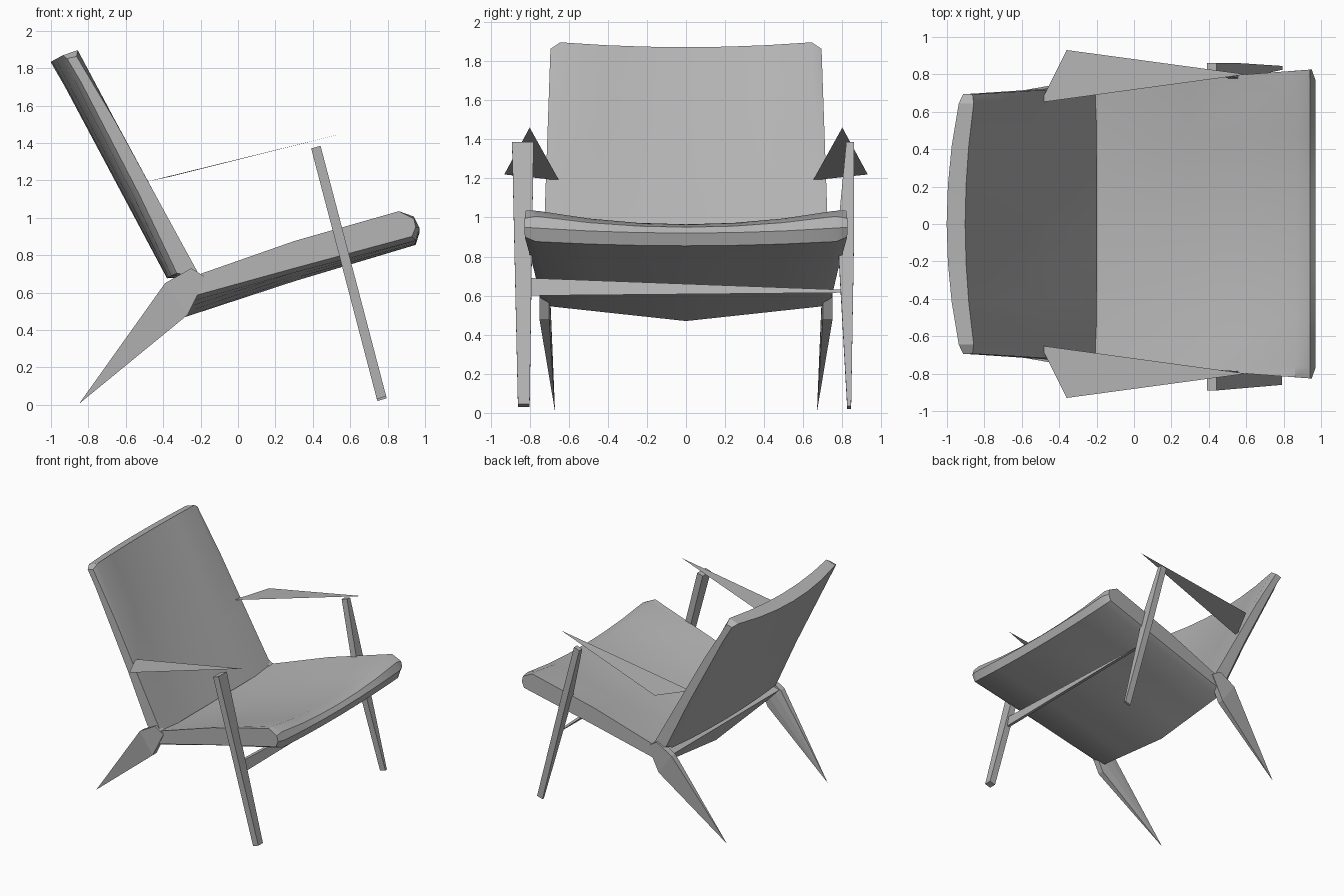
import bpy
import bmesh
from mathutils import Vector

cube = bpy.data.objects.get("Cube")
if cube:
    bpy.data.objects.remove(cube, do_unlink=True)

# One plain grey for the whole chair
grey = bpy.data.materials.new("plain_grey")
grey.use_nodes = True
colour = (0.45, 0.45, 0.45, 1)
grey.diffuse_color = colour
grey.node_tree.nodes["Principled BSDF"].inputs["Base Color"].default_value = colour


def finish(name, bm, smooth=0.0):
    mesh = bpy.data.meshes.new(name)
    bm.to_mesh(mesh)
    bm.free()
    mesh.materials.append(grey)
    obj = bpy.data.objects.new(name, mesh)
    bpy.context.collection.objects.link(obj)
    if smooth:
        bpy.ops.object.select_all(action='DESELECT')
        obj.select_set(True)
        bpy.context.view_layer.objects.active = obj
        bpy.ops.object.shade_smooth_by_angle(angle=smooth)


def loft(name, rings, smooth=0.0):
    """Skin a run of closed rings and cap both ends."""
    bm = bmesh.new()
    loops = [[bm.verts.new(p) for p in ring] for ring in rings]
    for a, b in zip(loops, loops[1:]):
        for i in range(len(a)):
            j = (i + 1) % len(a)
            bm.faces.new((a[i], a[j], b[j], b[i]))
    bm.faces.new(loops[0])
    bm.faces.new(loops[-1])
    bmesh.ops.recalc_face_normals(bm, faces=bm.faces)
    finish(name, bm, smooth)


STATIONS = [-1, -0.93, -0.6, -0.3, 0, 0.3, 0.6, 0.93, 1]


# Seat cushion: dished top, keeled underside, thin side edges
def seat_ring(t):
    sag = 1 - t * t
    keel = 1 - abs(t)
    edge = 0.02 if abs(t) == 1 else 0
    profile = [
        (-0.38, 0.65), (-0.2, 0.70 - 0.04 * sag),
        (0.3, 0.875 - 0.09 * sag), (0.86, 1.045 - 0.08 * sag - edge / 2),
        (0.94, 1.015 - 0.065 * sag - edge), (0.97 - edge, 0.95 - 0.03 * sag),
        (0.95 - edge, 0.88 - 0.025 * sag + edge),
        (0.3, 0.71 - 0.05 * keel + edge), (-0.28, 0.55 - 0.08 * keel + edge),
    ]
    return [Vector((x, t * (0.74 + 0.075 * max(0, x + 0.2)), z)) for x, z in profile]


loft("seat", [seat_ring(t) for t in STATIONS], 0.6)


# Backrest: bowed shell, thin at the sides and deeper in the middle
def back_ring(t):
    bow = 1 - t * t
    edge = 0.03 if abs(t) == 1 else 0
    low = Vector((-0.2, 0.68))
    high = Vector((-0.85, 1.90 - edge))
    along = high - low
    normal = Vector((-0.88, -0.48))

    def at(u, depth):
        return low + along * u + normal * depth

    profile = [
        at(0, 0), at(0.35, 0.04 * bow), at(0.7, 0.06 * bow), at(1, 0.06 * bow + edge / 2),
        at(1.01, 0.08 + 0.085 * bow - edge / 2), at(0.9, 0.09 + 0.07 * bow - edge),
        at(0.4, 0.105 + 0.055 * bow - edge), at(0.06, 0.13 + 0.03 * bow - edge),
    ]
    return [Vector((p.x, t * (0.735 - 0.035 * (p.y - 0.68)), p.y)) for p in profile]


loft("backrest", [back_ring(t) for t in STATIONS], 0.5)

for side, s in (("left", 1), ("right", -1)):
    # Flat pointed armrest rising towards the front
    bm = bmesh.new()
    corners = [(-0.5, 0.65 * s, 1.19), (-0.36, 0.93 * s, 1.22), (0.6, 0.80 * s, 1.46)]
    if s > 0:
        corners.reverse()
    bm.faces.new([bm.verts.new(c) for c in corners])
    finish(side + "_arm", bm)

    # Raked rear leg: joint beside the seat, tapering to a point
    joint = [(-0.39, 0.65), (-0.25, 0.73), (-0.17, 0.68), (-0.27, 0.48)]
    inner = [(x, 0.70 * s, z) for x, z in joint]
    outer = [(x, 0.75 * s, z) for x, z in joint]
    foot = Vector((-0.85, 0.67 * s, 0.005))
    bm = bmesh.new()
    bmesh.ops.convex_hull(bm, input=[bm.verts.new(p) for p in inner + outer + [foot]])
    bmesh.ops.recalc_face_normals(bm, faces=bm.faces)
    finish(side + "_rear_leg", bm)


# Raked front legs, the two sides taper differently
def front_leg(name, sections):
    rings = []
    for z, y0, y1 in sections:
        x = 0.77 - 0.262 * (z - 0.02)
        rings.append([(x - 0.025, y0, z), (x + 0.025, y0, z + 0.015),
                      (x + 0.025, y1, z + 0.015), (x - 0.025, y1, z)])
    loft(name, rings)


front_leg("right_front_leg", [(0.03, -0.86, -0.80), (1.37, -0.89, -0.78)])
front_leg("left_front_leg", [(0.02, 0.825, 0.845), (0.9, 0.775, 0.86), (1.37, 0.82, 0.86)])

# Thin crossbar between the front legs, tapering to the left
loft("crossbar", [
    [(0.60, y, low), (0.625, y, low), (0.61, y, top), (0.585, y, top)]
    for y, low, top in ((-0.80, 0.60, 0.69), (0.80, 0.615, 0.63))
])
